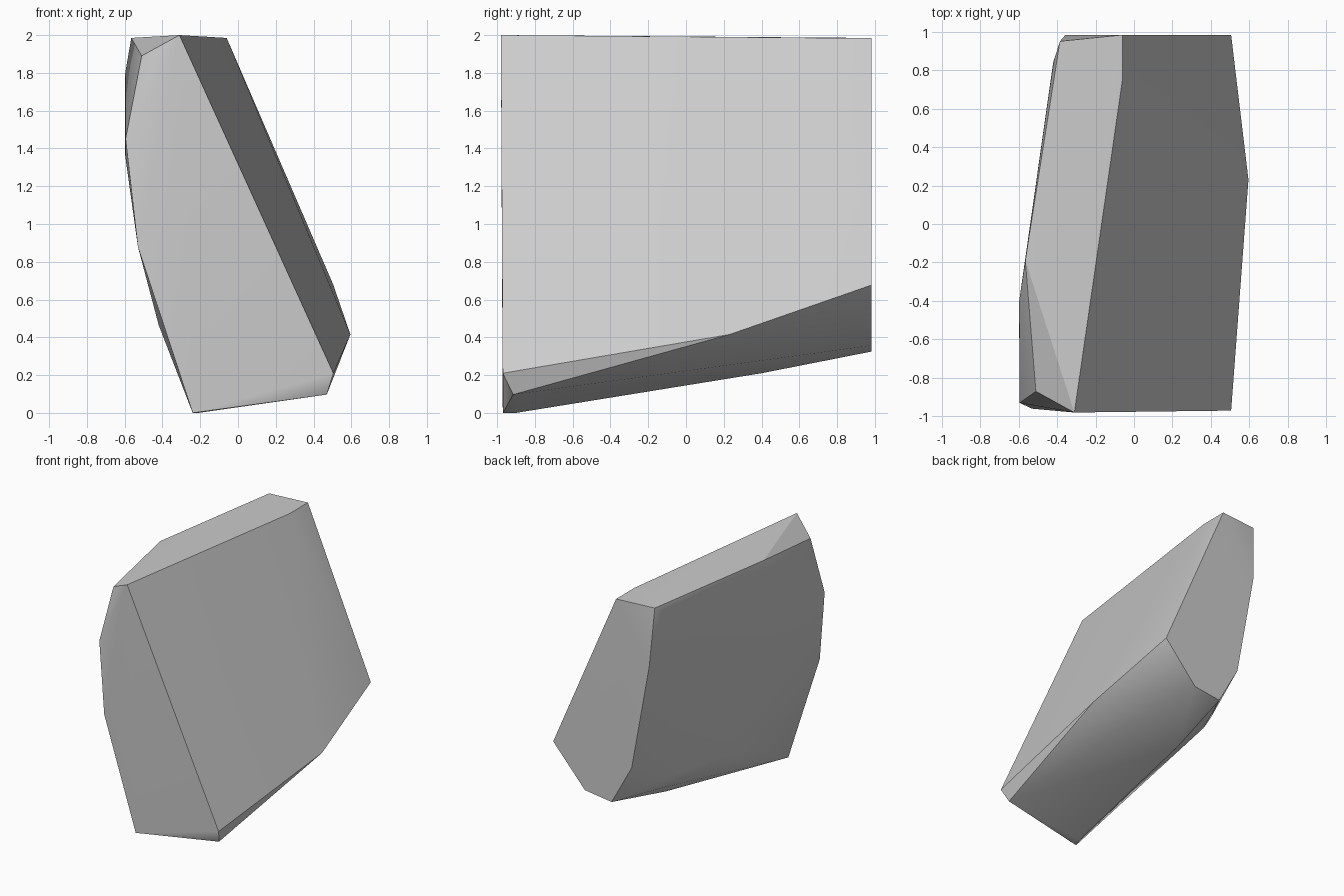
import bpy
import bmesh
import math

cube = bpy.data.objects.get("Cube")
if cube:
    bpy.data.objects.remove(cube, do_unlink=True)

# Single stone colour
stone = bpy.data.materials.new("light_grey_stone")
stone.use_nodes = True
colour = (0.6, 0.6, 0.6, 1)
stone.diffuse_color = colour
stone.node_tree.nodes["Principled BSDF"].inputs["Base Color"].default_value = colour

# Corners of the faceted slab, grouped by region
front = [(-.31, -.98, 2), (.505, -.97, .21), (.47, -.915, .097), (-.24, -.97, 0),
         (-.53, -.96, .88), (-.595, -.93, 1.45), (-.51, -.87, 1.89)]
back = [(-.06, .983, 1.985), (-.385, .95, 1.985), (-.357, .983, 1.51),
        (-.2, .983, .65), (-.02, .983, .325), (.22, .983, .357), (.505, .983, .677)]
sides = [(.595, .23, .415), (-.06, .75, 1.985), (-.565, -.19, 1.985),
         (-.597, -.4, 1.8), (-.597, -.5, 1.36), (-.42, .84, 1.92),
         (-.42, 0, .465), (-.3, .54, .46)]
underside = [(-.216, .563, .34), (-.1, .4, .21), (-.21, -.9, 0)]

# Wrap the corners in a convex skin and merge nearly flat facets
bm = bmesh.new()
for corner in front + back + sides + underside:
    bm.verts.new(corner)
bmesh.ops.convex_hull(bm, input=bm.verts[:])
for vert in [v for v in bm.verts if not v.link_faces]:
    bm.verts.remove(vert)
bmesh.ops.dissolve_limit(bm, angle_limit=math.radians(1),
                         verts=bm.verts[:], edges=bm.edges[:])
bmesh.ops.recalc_face_normals(bm, faces=bm.faces[:])

mesh = bpy.data.meshes.new("rock")
bm.to_mesh(mesh)
bm.free()
mesh.materials.append(stone)
rock = bpy.data.objects.new("rock", mesh)
bpy.context.collection.objects.link(rock)

# Smooth gentle bends, keep the hard ridges and let the broad facets stay flat
bpy.ops.object.select_all(action="DESELECT")
rock.select_set(True)
bpy.context.view_layer.objects.active = rock
bpy.ops.object.shade_smooth_by_angle(angle=math.radians(30))
weighted = rock.modifiers.new("flat_facets", "WEIGHTED_NORMAL")
weighted.keep_sharp = True
